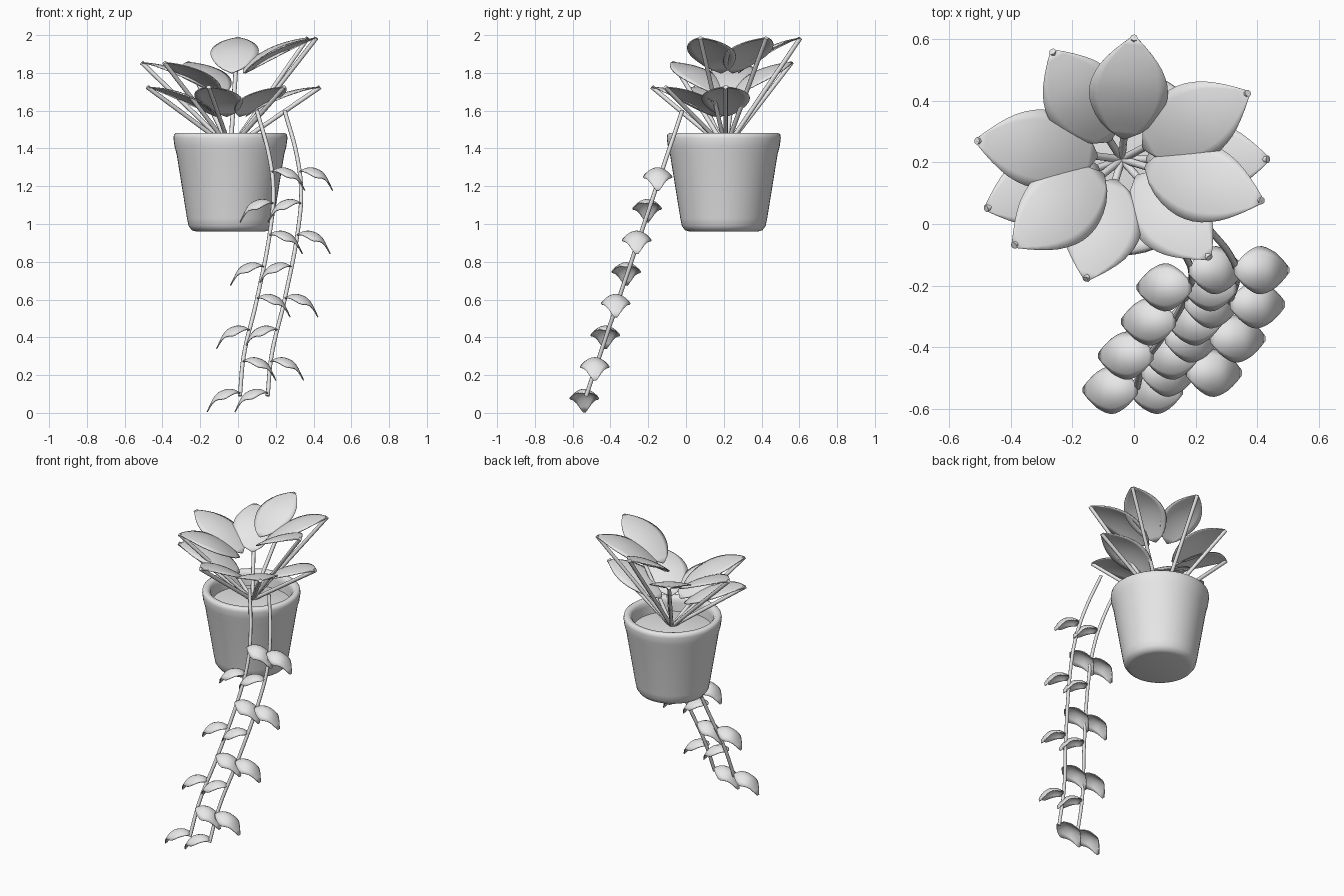
import bpy
import bmesh
import math
from mathutils import Vector

cube = bpy.data.objects.get("Cube")
if cube:
    bpy.data.objects.remove(cube, do_unlink=True)

grey = bpy.data.materials.new("plain_grey")
grey.use_nodes = True
GREY = (0.8, 0.8, 0.8, 1)
grey.diffuse_color = GREY
grey.node_tree.nodes["Principled BSDF"].inputs["Base Color"].default_value = GREY

CENTRE = Vector((-0.04, 0.2, 0))


def finish(name, bm, angle=50):
    bmesh.ops.recalc_face_normals(bm, faces=bm.faces)
    mesh = bpy.data.meshes.new(name)
    bm.to_mesh(mesh)
    bm.free()
    mesh.materials.append(grey)
    ob = bpy.data.objects.new(name, mesh)
    bpy.context.collection.objects.link(ob)
    bpy.ops.object.select_all(action='DESELECT')
    ob.select_set(True)
    bpy.context.view_layer.objects.active = ob
    bpy.ops.object.shade_smooth_by_angle(angle=math.radians(angle))
    return ob


def lathe(name, profile, steps=48):
    """Spin a radius/height profile about the pot axis."""
    bm = bmesh.new()
    verts = [bm.verts.new(CENTRE + Vector((r, 0, z))) for r, z in profile]
    edges = [bm.edges.new(p) for p in zip(verts, verts[1:])]
    bmesh.ops.spin(bm, geom=verts + edges, cent=CENTRE, axis=(0, 0, 1),
                   angle=math.tau, steps=steps)
    bmesh.ops.remove_doubles(bm, verts=bm.verts, dist=0.0005)
    return finish(name, bm)


def tube(name, points, radius):
    """Round stem along a smooth path."""
    curve = bpy.data.curves.new(name, 'CURVE')
    curve.dimensions = '3D'
    curve.bevel_depth = radius
    curve.bevel_resolution = 2
    curve.resolution_u = 6
    curve.use_fill_caps = True
    spline = curve.splines.new('BEZIER')
    spline.bezier_points.add(len(points) - 1)
    for bp, co in zip(spline.bezier_points, points):
        bp.co = co
        bp.handle_left_type = bp.handle_right_type = 'AUTO'
    curve.materials.append(grey)
    ob = bpy.data.objects.new(name, curve)
    bpy.context.collection.objects.link(ob)
    return ob


def sample(table, t):
    """Smooth interpolation through (t, value) pairs."""
    for i, ((a, va), (b, vb)) in enumerate(zip(table, table[1:])):
        if t <= b + 1e-6:
            p = table[max(i - 1, 0)]
            n = table[min(i + 2, len(table) - 1)]
            ma = (vb - p[1]) / (b - p[0]) * (b - a)
            mb = (n[1] - va) / (n[0] - a) * (b - a)
            s = (t - a) / (b - a)
            return ((2*s**3 - 3*s*s + 1) * va + (s**3 - 2*s*s + s) * ma
                    + (3*s*s - 2*s**3) * vb + (s**3 - s*s) * mb)
    return table[-1][1]


def leaf(name, start, end, width, crest, droop, rows=14, cols=8):
    """Curved blade: width and crest height run along its length."""
    start, end = Vector(start), Vector(end)
    along = end - start
    side = Vector((-along.y, along.x, 0)).normalized()
    bm = bmesh.new()
    grid = []
    for i in range(rows + 1):
        t = i / rows
        half = max(sample(width, t), 0.003)
        mid = start + along * t + Vector((0, 0, sample(crest, t)))
        line = []
        for j in range(cols + 1):
            s = 2 * j / cols - 1
            drop = droop * (half * s) ** 2
            line.append(bm.verts.new(mid + side * half * s - Vector((0, 0, drop))))
        grid.append(line)
    for a, b in zip(grid, grid[1:]):
        for j in range(cols):
            bm.faces.new((a[j], a[j + 1], b[j + 1], b[j]))
    ob = finish(name, bm, 60)
    solid = ob.modifiers.new("thickness", 'SOLIDIFY')
    solid.thickness = 0.006
    solid.offset = 0
    return ob


# Pot with thick rounded rim, and soil
lathe("pot", [(0, 0.96), (0.18, 0.96), (0.205, 0.967), (0.222, 0.99), (0.23, 1.03),
              (0.285, 1.37), (0.296, 1.41), (0.302, 1.455), (0.299, 1.474),
              (0.288, 1.482), (0.265, 1.48), (0.252, 1.465), (0.248, 1.44),
              (0.242, 1.36)])
lathe("soil", [(0.246, 1.385), (0.16, 1.4), (0.08, 1.408), (0, 1.41)])

# Large leaves in three tiers: tip positions, tip height, inner-end height
TIERS = [
    ("upper", 1.985, 1.80, [(0, 0.605), (0.37, 0.425), (0.415, 0.075)]),
    ("middle", 1.855, 1.69, [(-0.265, 0.56), (-0.51, 0.27), (-0.39, -0.07)]),
    ("lower", 1.725, 1.57, [(0.435, 0.21), (0.245, -0.11), (-0.155, -0.18),
                            (-0.48, 0.05)]),
]
BIG_WIDTH = [(0, 0.005), (0.1, 0.065), (0.3, 0.115), (0.5, 0.127), (0.7, 0.103),
             (0.87, 0.057), (1, 0.01)]
BIG_CREST = [(0, 0), (0.25, 0.032), (0.5, 0.042), (0.75, 0.028), (1, 0)]
for tier, top, low, tips in TIERS:
    for n, (x, y) in enumerate(tips, 1):
        tip = Vector((x, y, top))
        root = Vector((-0.04, 0.21, 1.4))
        inner = root.lerp(tip, 0.17)
        inner.z = low
        leaf(f"{tier}_leaf_{n}", inner, tip, BIG_WIDTH, BIG_CREST, 1.2)
        tube(f"{tier}_stem_{n}", [root, tip], 0.012)

# Two trailing vines with leaves alternating side to side
VINE = [(0.10, 1.6), (0.165, 1.36), (0.187, 1.18), (0.175, 1.0), (0.10, 0.6),
        (0.03, 0.3), (0.01, 0.09)]
SMALL_WIDTH = [(0, 0.012), (0.2, 0.052), (0.45, 0.076), (0.7, 0.062), (0.88, 0.034),
               (1, 0.008)]
SMALL_CREST = [(0, 0), (0.2, 0.037), (0.45, 0.062), (0.75, 0.06), (1, 0)]
by_height = [(z, x) for x, z in reversed(VINE)]
for v, shift in enumerate((0, 0.147), 1):
    tube(f"vine_{v}", [(x + shift, -0.02 - (1.6 - z) * 0.337, z) for x, z in VINE], 0.011)
    for i in range(8):
        z = 1.277 - 0.1675 * i
        y = -0.15 - 0.0555 * i
        x = sample(by_height, max(z, 0.09)) + shift
        turn = 1 if i % 2 == 0 else -1
        leaf(f"vine_{v}_leaf_{i + 1}", (x, y, z), (x + turn * 0.175, y, z - 0.1),
             SMALL_WIDTH, SMALL_CREST, 8, 12, 8)
